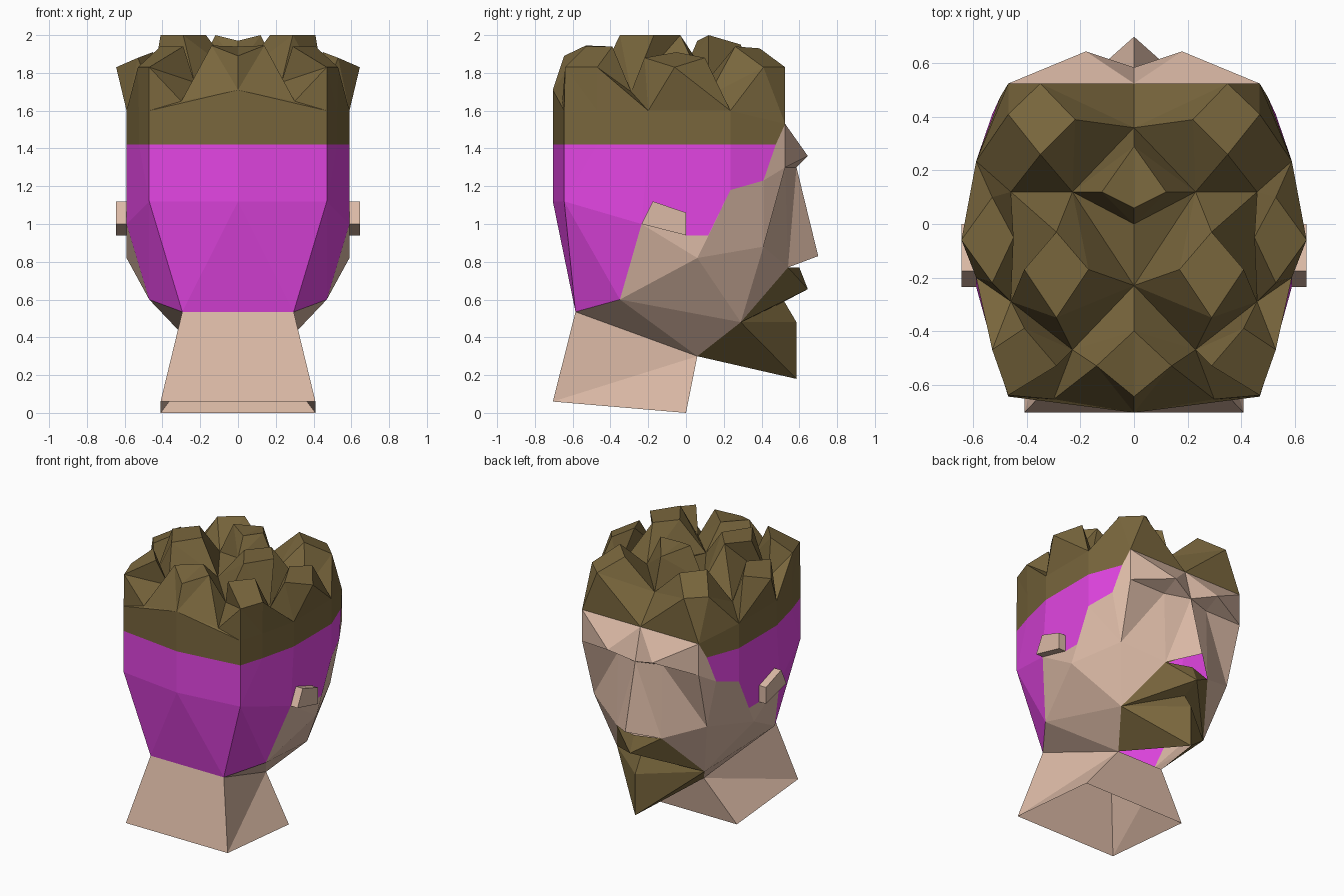
import bpy, bmesh
from mathutils import Vector

if "Cube" in bpy.data.objects:
    bpy.data.objects.remove(bpy.data.objects["Cube"])


def material(name, rgb):
    m = bpy.data.materials.new(name)
    m.diffuse_color = (*rgb, 1)
    m.use_nodes = True
    m.node_tree.nodes["Principled BSDF"].inputs["Base Color"].default_value = m.diffuse_color
    return m


SKIN = material("skin", (0.71, 0.49, 0.38))
FADE = material("magenta", (0.76, 0.06, 0.76))
HAIR = material("brown_hair", (0.19, 0.133, 0.046))


def mirrored_part(name, points, faces, mat, centre=(0, 0, 1.1)):
    """Right half as a faceted mesh, normals outward, mirrored across x."""
    me = bpy.data.meshes.new(name)
    bm = bmesh.new()
    verts = {}
    for f in faces:
        keys = f.split() if isinstance(f, str) else f
        for k in keys:
            if k not in verts:
                verts[k] = bm.verts.new(points[k])
        bm.faces.new([verts[k] for k in keys])
    bmesh.ops.recalc_face_normals(bm, faces=bm.faces[:])
    bm.normal_update()
    c = Vector(centre)
    out = sum(f.normal.dot(f.calc_center_median() - c) * f.calc_area() for f in bm.faces)
    if out < 0:
        bmesh.ops.reverse_faces(bm, faces=bm.faces[:])
    bm.to_mesh(me)
    bm.free()
    me.materials.append(mat)
    ob = bpy.data.objects.new(name, me)
    bpy.context.collection.objects.link(ob)
    ob.modifiers.new("mirror", 'MIRROR')
    return ob


# landmarks on the right half of the head
P = {
    "hair_mid": (0, .525, 1.53), "hair_side": (.47, .525, 1.53),
    "brow": (.18, .645, 1.36), "bridge": (0, .585, 1.30),
    "nose_tip": (0, .70, .83), "nostril": (.18, .54, .77),
    "eye_in": (.18, .525, 1.30), "eye_out": (.47, .525, 1.30),
    "cheek": (.455, .41, .88), "jaw": (.353, .29, .48),
    "temple": (.53, .41, 1.23), "sideburn": (.59, .235, 1.18),
    "ear_front": (.59, .12, .94), "ear_low": (.59, 0, .94),
    "ear_back": (.59, -.235, 1.0), "jaw_top": (.59, .06, .82),
    "jaw_back": (.47, -.35, .60), "nape": (.295, -.585, .535),
    "nape_mid": (0, -.585, .535), "throat": (.185, .06, .30),
    "throat_mid": (0, .06, .30),
    "lip_top": (0, .60, .77), "moustache": (0, .645, .655),
    "lip_low": (0, .52, .59), "chin_top": (0, .585, .48), "chin": (0, .585, .18),
    "back_mid": (0, -.705, 1.12), "back_side": (.47, -.645, 1.12),
}
# head outline at the hairline, from back to front
RING = [(0, -.705), (.47, -.645), (.525, -.47), (.59, -.2), (.59, .235), (.50, .475)]
for i, (x, y) in enumerate(RING):
    P[f"r{i}"] = (x, y, 1.42)

# face and jaw
mirrored_part("face", P, [
    "hair_mid hair_side brow", "hair_mid brow bridge", "hair_side eye_out brow",
    "brow eye_out eye_in", "brow eye_in bridge", "bridge eye_in nostril",
    "bridge nostril nose_tip", "eye_in eye_out cheek", "eye_in cheek nostril",
    "hair_side r5 temple eye_out", "eye_out temple cheek", "temple sideburn cheek",
    "sideburn ear_front jaw_top", "sideburn jaw_top cheek",
    "ear_front ear_low ear_back jaw_top", "ear_back jaw_back jaw_top",
    "cheek jaw_top jaw", "cheek jaw nostril", "jaw_top jaw_back jaw",
    "jaw_back throat jaw", "jaw_back nape throat"], SKIN)

# coloured back and sides of the head
mirrored_part("head_back", P, [
    "r0 r1 back_side back_mid", "back_mid back_side nape", "back_mid nape nape_mid",
    "r1 r2 back_side", "r2 r3 ear_back back_side",
    "r3 r4 sideburn ear_front ear_low ear_back", "r4 r5 temple sideburn",
    "back_side ear_back jaw_back", "back_side jaw_back nape"], FADE)

# moustache and pointed beard
mirrored_part("beard", P, [
    "throat jaw chin", "jaw chin_top chin", "jaw lip_low chin_top",
    "jaw moustache lip_low", "jaw nostril moustache",
    "nostril lip_top moustache"], HAIR, (0, .2, .6))

# open-bottomed neck
P.update({"neck_b": (.41, -.705, .06), "neck_bm": (0, -.705, .06),
          "neck_f": (.41, 0, 0), "neck_fm": (0, 0, 0)})
mirrored_part("neck", P, [
    "nape_mid nape neck_b neck_bm", "nape throat neck_b", "throat neck_f neck_b",
    "throat throat_mid neck_fm neck_f"], SKIN, (0, -.3, .3))

# ears
E = {}
for i, (y, z) in enumerate([(-.235, 1.0), (-.175, 1.12), (0, 1.06), (0, .94)]):
    E[f"o{i}"] = (.645, y, z)
    E[f"i{i}"] = (.585, y, z)
ear = ["o0 o1 o2 o3"] + [f"o{i} o{(i+1)%4} i{(i+1)%4} i{i}" for i in range(4)]
mirrored_part("ears", E, ear, SKIN, (.6, -.1, 1.0))

# hair: valley points between the tufts
H = {
    "a": (0, .36, 1.72), "b": (.23, .12, 1.77), "c": (.46, .12, 1.68),
    "d": (0, 0, 1.83), "e": (0, -.23, 1.78), "f": (.23, -.47, 1.75),
    "g": (.46, -.29, 1.70), "k": (.30, -.655, 1.65),
    "R0": (0, -.705, 1.71), "R5": (.47, .525, 1.53), "R6": (0, .525, 1.53),
}
for i, (x, y) in enumerate(RING):
    H[f"r{i}"] = (x, y, 1.42)
    if 0 < i < 5:
        H[f"R{i}"] = (x, y, 1.60)
# band above the hairline and the gaps between tufts
hair = [f"r{i} r{i+1} R{i+1} R{i}" for i in range(5)] + ["R0 R1 k", "b d e"]


def tuft(tag, base, top, closed=True):
    """Faceted tuft: joins a valley outline to a smaller raised outline."""
    base = base.split()
    if closed:
        s = min(range(len(top)),
                key=lambda n: (Vector(top[n]) - Vector(H[base[0]])).length)
        top = top[s:] + top[:s]
    tops = [f"{tag}{n}" for n in range(len(top))]
    H.update(zip(tops, top))
    hair.append(list(tops))
    if closed:
        base.append(base[0])
        tops.append(tops[0])
    i = j = 0
    while i < len(base) - 1 or j < len(tops) - 1:
        move_base = j == len(tops) - 1
        if i < len(base) - 1 and not move_base:
            d1 = (Vector(H[base[i + 1]]) - Vector(H[tops[j]])).length
            d2 = (Vector(H[base[i]]) - Vector(H[tops[j + 1]])).length
            move_base = d1 < d2
        if move_base:
            hair.append([base[i], base[i + 1], tops[j]])
            i += 1
        else:
            hair.append([base[i], tops[j + 1], tops[j]])
            j += 1


tuft("front", "R5 R6 a b c R4",
     [(.47, .41, 1.83), (.35, .525, 1.83), (.22, .39, 1.93), (.35, .26, 1.94)])
tuft("middle", "d b a", [(0, .06, 1.97), (.12, .12, 2.0), (0, .29, 1.95)], False)
tuft("crown", "c b e f g",
     [(.29, -.03, 2.0), (.17, -.17, 2.0), (.29, -.35, 2.0), (.41, -.17, 2.0)])
tuft("side", "R4 c g R3",
     [(.645, -.06, 1.83), (.53, .10, 1.88), (.45, -.05, 1.91), (.53, -.22, 1.88)])
tuft("corner", "R3 g f k R1 R2",
     [(.53, -.47, 1.83), (.41, -.39, 1.94), (.29, -.53, 1.94), (.47, -.64, 1.83)])
tuft("rear", "R0 k f e", [(0, -.645, 1.89), (.14, -.53, 1.945), (0, -.40, 1.94)], False)
mirrored_part("hair", H, hair, HAIR, (0, 0, 1.4))
